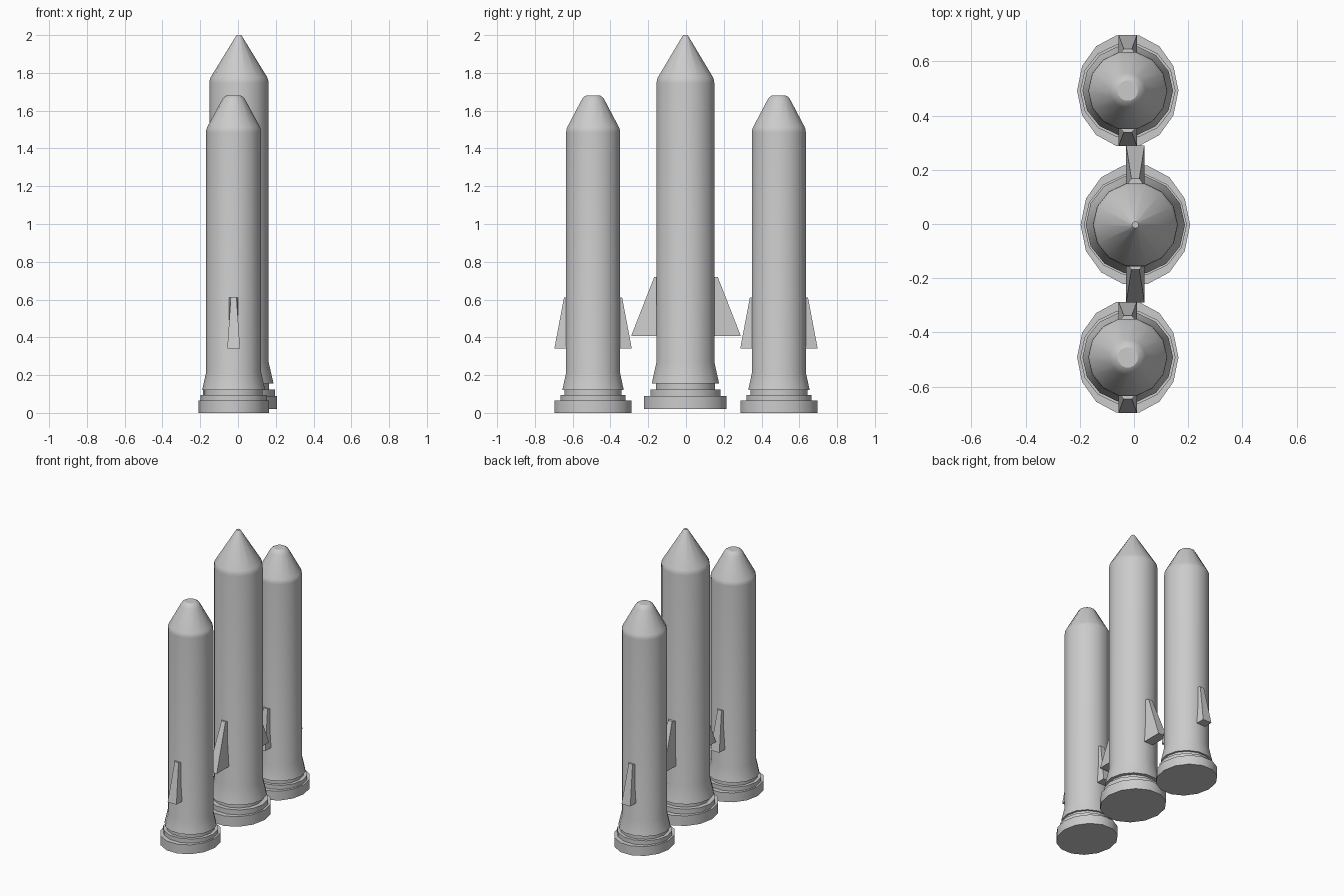
import bpy, bmesh
from math import cos, sin, tau, radians

if "Cube" in bpy.data.objects:
    bpy.data.objects.remove(bpy.data.objects["Cube"])

SIDES = 14


def mesh_object(name, verts, faces, smooth):
    mesh = bpy.data.meshes.new(name)
    mesh.from_pydata(verts, [], faces)
    bm = bmesh.new()
    bm.from_mesh(mesh)
    bmesh.ops.recalc_face_normals(bm, faces=bm.faces)
    bm.to_mesh(mesh)
    bm.free()
    ob = bpy.data.objects.new(name, mesh)
    bpy.context.collection.objects.link(ob)
    if smooth:
        bpy.ops.object.select_all(action='DESELECT')
        ob.select_set(True)
        bpy.context.view_layer.objects.active = ob
        bpy.ops.object.shade_smooth_by_angle(angle=radians(30))
    return ob


def lathe(name, profile, x, y, stretch=1.0):
    """Turn (radius, z) points around a vertical axis, with capped ends."""
    verts, faces, n = [], [], SIDES
    for r, z in profile:
        for i in range(n):
            a = tau * i / n
            verts.append((x + r * cos(a), y + r * stretch * sin(a), z))
    for k in range(len(profile) - 1):
        for i in range(n):
            j = (i + 1) % n
            faces.append((k*n + i, k*n + j, (k+1)*n + j, (k+1)*n + i))
    faces.append(tuple(range(n)))
    faces.append(tuple(range(len(verts) - n, len(verts))))
    return mesh_object(name, verts, faces, True)


def fin(name, x, y, side, root, top, tip, z0, z1, half=0.034, narrow=0.015):
    """Swept wedge: full width at the root, narrowing at its upper outer edge."""
    verts = []
    for d, z, w in ((root, z0, half), (tip, z0, half),
                    (top, z1, narrow), (root, z1, half)):
        verts += [(x - w, y + side * d, z), (x + w, y + side * d, z)]
    faces = [(0, 1, 3, 2), (2, 3, 5, 4), (4, 5, 7, 6), (6, 7, 1, 0),
             (0, 2, 4, 6), (1, 3, 5, 7)]
    return mesh_object(name, verts, faces, False)


# Central rocket: engine neck and ring, flared skirt, body, pointed nose
cx, cy = 0.005, -0.003
lathe("core_body", [(0.19, 0.088), (0.19, 0.125), (0.16, 0.125), (0.16, 0.155),
                    (0.183, 0.155), (0.157, 0.27), (0.157, 1.745),
                    (0.155, 1.762), (0.149, 1.778), (0.02, 1.988),
                    (0.012, 2.0)], cx, cy)
lathe("core_base", [(0.202, 0.02), (0.202, 0.09)], cx, cy, 1.11)
for side, label in ((-1, "front"), (1, "back")):
    fin("core_fin_" + label, cx, 0, side, 0.14, 0.168, 0.29, 0.408, 0.72)

# Two side boosters with blunt noses
bx = -0.023
for place, label in ((-1, "front"), (1, "back")):
    by = place * 0.492
    lathe("booster_body_" + label,
          [(0.176, 0.063), (0.176, 0.094), (0.154, 0.094), (0.154, 0.12),
           (0.167, 0.12), (0.146, 0.215), (0.146, 1.485), (0.145, 1.5),
           (0.139, 1.515), (0.066, 1.65), (0.054, 1.67), (0.038, 1.68)], bx, by)
    lathe("booster_base_" + label, [(0.187, 0.0), (0.187, 0.065)], bx, by, 1.12)
    for side, edge in ((-1, "front"), (1, "back")):
        fin("booster_fin_" + label + "_" + edge, bx, by, side,
            0.13, 0.154, 0.205, 0.34, 0.61)
